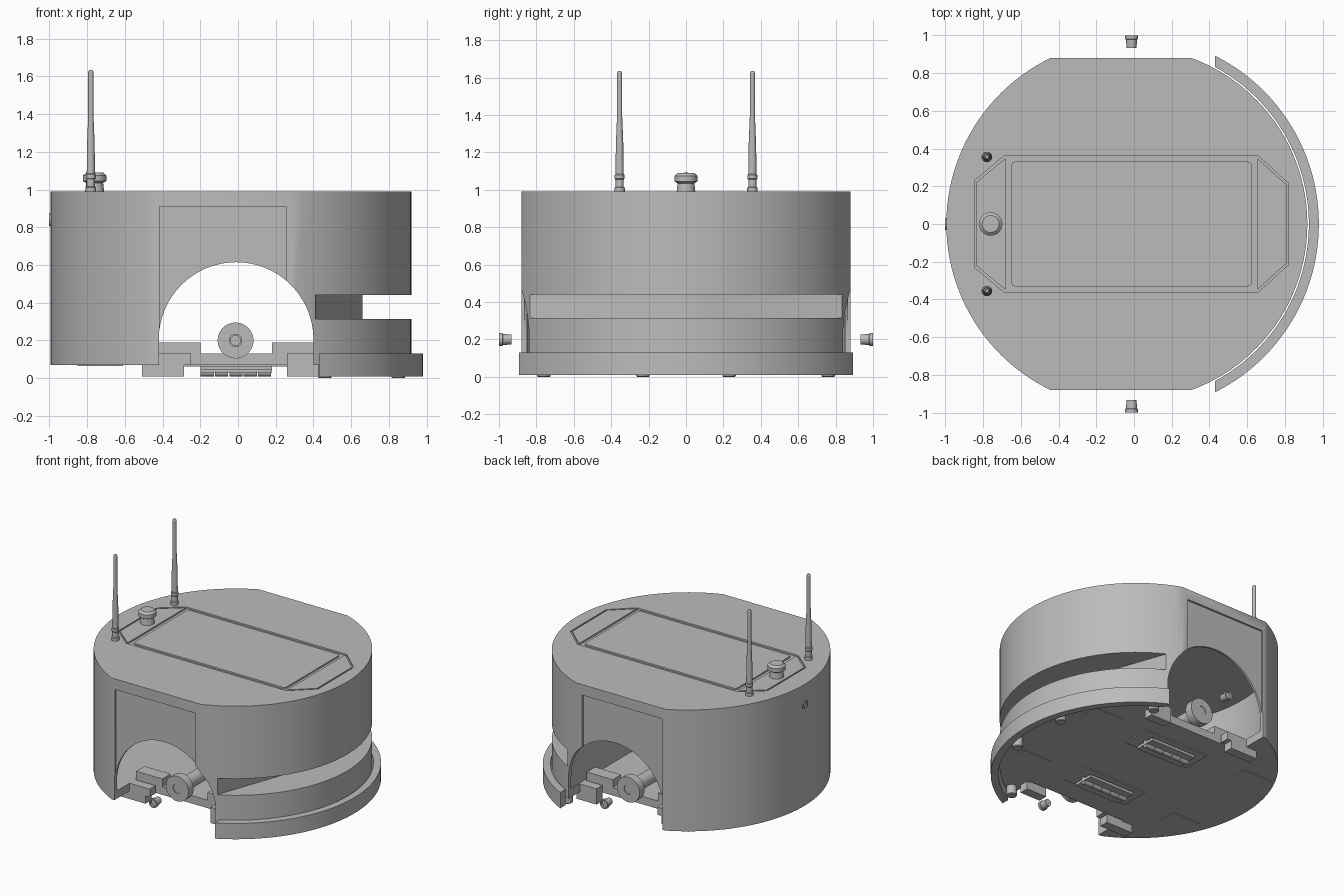
import bpy, bmesh, math
from mathutils import Matrix

if "Cube" in bpy.data.objects:
    bpy.data.objects.remove(bpy.data.objects["Cube"])

grey = bpy.data.materials.new("light_grey")
grey.use_nodes = True
GREY = (0.5, 0.5, 0.5, 1)
grey.diffuse_color = GREY
grey.node_tree.nodes["Principled BSDF"].inputs["Base Color"].default_value = GREY

CX = -0.018                      # centre of the round body
FLAT = 0.88                      # half depth at the flat sides
R_REAR, R_NOSE, R_BUMPER = 0.977, 0.937, 0.998
TOP, BOTTOM = 0.99, 0.07


def finish(name, bm):
    bmesh.ops.recalc_face_normals(bm, faces=bm.faces)
    mesh = bpy.data.meshes.new(name)
    bm.to_mesh(mesh)
    bm.free()
    mesh.materials.append(grey)
    ob = bpy.data.objects.new(name, mesh)
    bpy.context.collection.objects.link(ob)
    return ob


def prism(name, pts, z0, z1):
    bm = bmesh.new()
    face = bm.faces.new([bm.verts.new((x, y, z0)) for x, y in pts])
    ext = bmesh.ops.extrude_face_region(bm, geom=[face])["geom"]
    for v in ext:
        if isinstance(v, bmesh.types.BMVert):
            v.co.z = z1
    return finish(name, bm)


def box(name, x0, x1, y0, y1, z0, z1):
    return prism(name, [(x0, y0), (x1, y0), (x1, y1), (x0, y1)], z0, z1)


def lathe(name, profile, at, axis="Z", flip=1, steps=40):
    """Spin (radius, height) points about an axis through a point."""
    bm = bmesh.new()
    verts = [bm.verts.new((r, 0, h)) for r, h in profile]
    edges = [bm.edges.new(p) for p in zip(verts, verts[1:])]
    bmesh.ops.spin(bm, geom=verts + edges, axis=(0, 0, 1), cent=(0, 0, 0),
                   angle=2 * math.pi, steps=steps)
    bmesh.ops.remove_doubles(bm, verts=bm.verts, dist=1e-5)
    turn = {"Z": Matrix(), "Y": Matrix.Rotation(-flip * math.pi / 2, 4, "X"),
            "X": Matrix.Rotation(flip * math.pi / 2, 4, "Y")}[axis]
    bm.transform(Matrix.Translation(at) @ turn)
    return finish(name, bm)


def cut(target, cutter):
    mod = target.modifiers.new("cut", "BOOLEAN")
    mod.operation, mod.solver, mod.object = "DIFFERENCE", "EXACT", cutter
    bpy.context.view_layer.objects.active = target
    bpy.ops.object.modifier_apply(modifier=mod.name)
    bpy.data.objects.remove(cutter)


def arc(r, a0, a1, n=48):
    return [(CX + r * math.cos(a0 + (a1 - a0) * i / n),
             r * math.sin(a0 + (a1 - a0) * i / n)) for i in range(n + 1)]


def outline(inset=0):
    flat, nose, rear = FLAT - inset, R_NOSE - inset, R_REAR - inset
    an, ar = math.asin(flat / nose), math.asin(flat / rear)
    return arc(nose, -an, an) + arc(rear, math.pi - ar, math.pi + ar)


# Body shell: hollow behind the sensor bay
body = prism("body_shell", outline(), BOTTOM, TOP)
cavity = prism("cavity", outline(0.03), 0.13, 0.95)
cut(cavity, box("cavity_limit", 0.41, 1.2, -1, 1, 0, 1.2))
cut(body, cavity)

# Sensor slot around the nose, with a three-sided back wall
cut(body, prism("slot", [(0.41, -1.1), (1.2, -1.1), (1.2, 1.1), (0.41, 1.1), (0.41, 0.83),
                         (0.66, 0.13), (0.66, -0.13), (0.41, -0.83)], 0.315, 0.44))

# Recessed side panels, wheel arches and floor notches
for s in (-1, 1):
    y0, y1 = sorted((s * (FLAT - 0.014), s * 1.1))
    cut(body, box("panel_recess", -0.415, 0.255, y0, y1, 0.2, 0.91))
    cut(body, lathe("arch", [(0, 0), (0.41, 0), (0.41, 0.5), (0, 0.5)],
                    (-0.01, s * 0.62, 0.205), "Y", s, 64))
    y0, y1 = sorted((s * 0.62, s * 1.1))
    cut(body, box("notch", -0.42, 0.40, y0, y1, 0, 0.205))

# Shallow pocket in the lid, filled by plates that leave grooves between them
rim = [(-0.845, -0.23), (-0.69, -0.36), (0.66, -0.36), (0.82, -0.215)]
cut(body, prism("lid_pocket", rim + [(x, -y) for x, y in reversed(rim)], TOP - 0.012, 1.1))


def wing(name, x_in, x_out, y_out):
    prism(name, [(x_in, -0.348), (x_out, -y_out), (x_out, y_out), (x_in, 0.348)],
          TOP - 0.012, TOP)


wing("rear_lid_plate", -0.682, -0.834, 0.222)
wing("front_lid_plate", 0.655, 0.808, 0.208)
corner, rounded = 0.02, []
for i, (x, y) in enumerate([(0.605, 0.31), (-0.63, 0.31), (-0.63, -0.31), (0.605, -0.31)]):
    for k in range(7):
        a = (i + k / 6) * math.pi / 2
        rounded.append((x + corner * math.cos(a), y + corner * math.sin(a)))
prism("display_plate", rounded, TOP - 0.012, TOP)

# Bumper ring round the nose
outer_a = math.acos((0.43 - CX) / R_BUMPER)
inner_a = math.acos((0.43 - CX) / 0.945)
prism("bumper", arc(R_BUMPER, -outer_a, outer_a) + arc(0.945, inner_a, -inner_a), 0.01, 0.13)

# Emergency button and rear socket
lathe("stop_button", [(0, 0), (0.05, 0), (0.045, 0.045), (0.062, 0.055), (0.062, 0.085),
                      (0.045, 0.1), (0, 0.102)], (-0.76, 0, TOP))
lathe("rear_socket", [(0, 0), (0, 0.002), (0.02, 0.002), (0.02, 0.012), (0.032, 0.012),
                      (0.032, 0)], (CX - R_REAR + 0.004, 0, 0.84), "X", -1)

for s in (-1, 1):
    # Antennas
    lathe("antenna", [(0, 0), (0.028, 0), (0.028, 0.022), (0.022, 0.025), (0.022, 0.065),
                      (0.026, 0.07), (0.026, 0.09), (0.022, 0.095), (0.02, 0.25),
                      (0.014, 0.4), (0.014, 0.635), (0.008, 0.645), (0, 0.645)],
          (-0.78, s * 0.355, TOP), steps=24)
    # Drive motor, flange and outer hub
    lathe("drive_motor", [(0, 0), (0.05, 0), (0.05, 0.3), (0.095, 0.3), (0.095, 0.36),
                          (0.035, 0.36), (0.035, 0.355), (0, 0.355)],
          (-0.013, s * 0.35, 0.2), "Y", s)
    lathe("wheel_hub", [(0, 0), (0.026, 0), (0.03, 0.045), (0.035, 0.048), (0.035, 0.067),
                        (0.026, 0.067), (0.026, 0.05), (0, 0.05)],
          (-0.013, s * 0.933, 0.2), "Y", s, 24)
    # Suspension beams and foot bars beside each wheel
    for x0, x1 in ((-0.42, -0.2), (0.18, 0.4)):
        y0, y1 = sorted((s * 0.52, s * 0.62))
        box("suspension_beam", x0, x1, y0, y1, 0.125, 0.19)
    y0, y1 = sorted((s * 0.63, s * 0.7))
    box("rear_foot_bar", -0.51, -0.285, y0, y1, 0.01, BOTTOM)
    box("rear_foot_bracket", -0.42, -0.25, y0, y1, BOTTOM, 0.13)
    box("front_foot_bar", 0.26, 0.43, y0, y1, 0.01, 0.13)
    # Hinged hatch under the floor
    box("hatch_plate", -0.285, 0.26, s * 0.33 - 0.11, s * 0.33 + 0.11, 0.062, BOTTOM)
    box("hatch_hinge_leaf", -0.2, 0.18, s * 0.33 - 0.08, s * 0.33 + 0.08, 0.03, 0.05)
    box("hatch_post", -0.2, 0.18, s * 0.33 - 0.015, s * 0.33 + 0.015, 0.03, BOTTOM)
    for i in range(5):
        lathe("hinge_knuckle", [(0, 0), (0.021, 0), (0.021, 0.07), (0, 0.07)],
              (-0.198 + i * 0.076, s * 0.33, 0.031), "X", 1, 16)
    # Floor feet and thin access covers
    for x, y in ((0.85, 0.23), (0.46, 0.76)):
        lathe("floor_foot", [(0, 0), (0.032, 0), (0.036, 0.005), (0.036, BOTTOM), (0, BOTTOM)],
              (x, s * y, 0), steps=24)
    for x in (-0.73, 0.6):
        box("floor_cover", x - 0.12, x + 0.12, s * 0.38 - 0.07, s * 0.38 + 0.07,
            BOTTOM - 0.005, BOTTOM)

# Smooth the round parts, keeping edges crisp
bpy.ops.object.select_all(action="DESELECT")
for ob in bpy.context.scene.objects:
    if ob.type == "MESH" and grey.name in ob.data.materials:
        ob.select_set(True)
        bpy.context.view_layer.objects.active = ob
bpy.ops.object.shade_smooth_by_angle(angle=math.radians(30))
